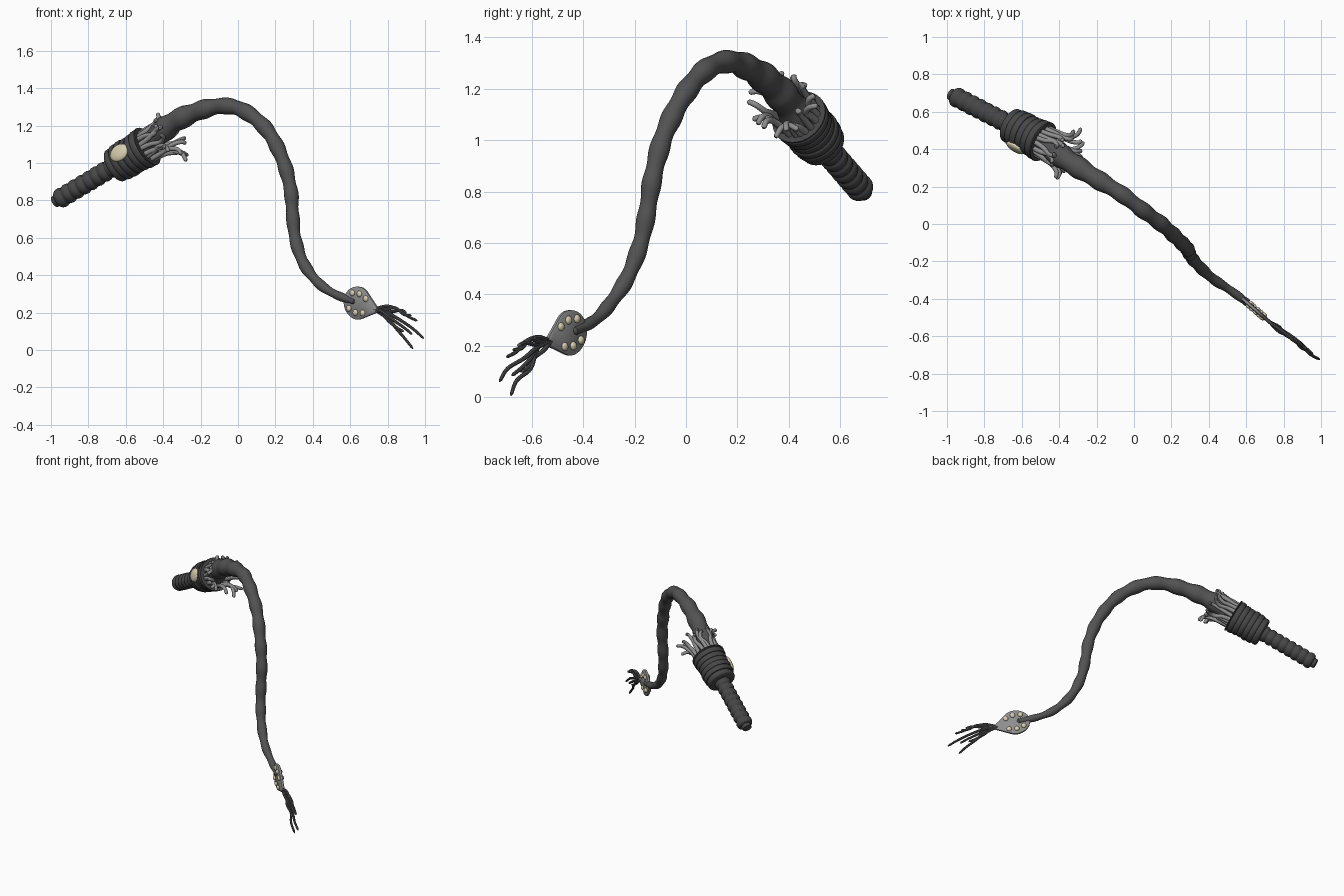
import bpy, bmesh, math, random
from mathutils import Vector, Matrix

if "Cube" in bpy.data.objects:
    bpy.data.objects.remove(bpy.data.objects["Cube"])

random.seed(4)
V = Vector


def material(name, c):
    m = bpy.data.materials.new(name)
    m.diffuse_color = (*c, 1)
    m.use_nodes = True
    m.node_tree.nodes["Principled BSDF"].inputs["Base Color"].default_value = m.diffuse_color
    return m


DARK = material("dark_leather", (.085, .085, .085))
GRIP = material("grip_dark", (.062, .062, .062))
GREY = material("grey_hide", (.27, .27, .27))
CREAM = material("cream_stud", (.68, .62, .43))


def finish(bm, name, mat):
    bmesh.ops.recalc_face_normals(bm, faces=bm.faces)
    me = bpy.data.meshes.new(name)
    bm.to_mesh(me)
    bm.free()
    ob = bpy.data.objects.new(name, me)
    bpy.context.collection.objects.link(ob)
    me.materials.append(mat)
    bpy.ops.object.select_all(action='DESELECT')
    ob.select_set(True)
    bpy.context.view_layer.objects.active = ob
    bpy.ops.object.shade_smooth_by_angle(angle=math.radians(40))
    return ob


def spline(pts, n):
    """Catmull-Rom through pts, n samples per span."""
    p = [V(q) for q in pts]
    p = [2 * p[0] - p[1]] + p + [2 * p[-1] - p[-2]]
    out = []
    for i in range(1, len(p) - 2):
        a, b, c, d = p[i - 1:i + 3]
        for k in range(n):
            t = k / n
            out.append(.5 * (2 * b + (c - a) * t + (2 * a - 5 * b + 4 * c - d) * t * t
                             + (3 * b - a - 3 * c + d) * t ** 3))
    return out + [p[-2]]


def tube(bm, pts, radii, sides, axis=None):
    """Capped round tube; a fixed axis makes it a lathe."""
    rings, e = [], None
    for i, p in enumerate(pts):
        d = axis or (pts[min(i + 1, len(pts) - 1)] - pts[max(i - 1, 0)]).normalized()
        e = d.orthogonal() if e is None else e - d * e.dot(d)
        e.normalize()
        f = d.cross(e)
        rings.append([bm.verts.new(p + radii[i] * (e * math.cos(a) + f * math.sin(a)))
                      for a in (2 * math.pi * k / sides for k in range(sides))])
    for r, s in zip(rings, rings[1:]):
        for k in range(sides):
            bm.faces.new((r[k], r[(k + 1) % sides], s[(k + 1) % sides], s[k]))
    bm.faces.new(rings[0])
    bm.faces.new(rings[-1])


def lathe(name, profile, mat):
    bm = bmesh.new()
    tube(bm, [END + AX * t for t, r in profile], [r for t, r in profile], 32, AX)
    return finish(bm, name, mat)


def frame(loc, x, y, z):
    return Matrix.Translation(loc) @ Matrix((x, y, z)).transposed().to_4x4()


# handle axis, from butt to rim of collar
END, RIM = V((-.968, .688, .8)), V((-.484, .438, 1.09))
LEN = (RIM - END).length
AX = (RIM - END).normalized()
E1 = V((0, 0, 1)) - AX * AX.z
E1.normalize()
E2 = AX.cross(E1)

# ribbed grip with stepped butt
prof = [(-.02, .022), (-.017, .031), (.006, .034), (.008, .043)]
N = 8
for i in range(N):
    a, w = .01 + i * .39 / N, .39 / N
    prof += [(a + w * f, r) for f, r in ((0, .046), (.1, .05), (.35, .054), (.6, .054), (.82, .05), (.92, .046))]
prof += [(.42, .046)]
lathe("grip", prof, GRIP)

# ridged collar with flat rim
prof = [(.385, .05), (.387, .085)]
for i in range(6):
    a, w, r = .39 + i * .036, .036, (.096, .103, .106, .103, .106, .111)[i]
    prof += [(a + w * f, r - k) for f, k in ((0, .006), (.15, .001), (.4, 0), (.7, 0), (.9, .002), (1, .006))]
prof += [(LEN - .006, .113), (LEN, .112), (LEN, .05)]
lathe("collar", prof, GRIP)

# oval boss on the collar side
out = V((-.061, -.088, .025))
out -= AX * out.dot(AX)
out.normalize()
bm = bmesh.new()
bmesh.ops.create_uvsphere(bm, u_segments=28, v_segments=14, radius=1)
bm.transform(frame(END + AX * .495 + out * .1, AX, out.cross(AX), out) @ Matrix.Diagonal((.058, .046, .019, 1)))
finish(bm, "collar_boss", CREAM)

# lash with gentle swellings
path = spline([RIM - AX * .03, (-.366, .347, 1.203), (-.206, .245, 1.28), (-.067, .16, 1.305),
               (.045, .075, 1.271), (.158, -.01, 1.171), (.238, -.085, 1.02), (.281, -.128, .86),
               (.292, -.15, .727), (.307, -.178, .594), (.35, -.228, .465), (.425, -.295, .364),
               (.516, -.355, .3), (.635, -.442, .255)], 14)
dist, total = [0], 0
for a, b in zip(path, path[1:]):
    total += (b - a).length
    dist.append(total)
keys = [(0, .067), (.12, .059), (.27, .043), (.6, .037), (.8, .031), (1, .019)]


def lash_radius(t):
    for (a, ra), (b, rb) in zip(keys, keys[1:]):
        if t <= b:
            break
    r = ra + (rb - ra) * (t - a) / (b - a)
    r *= 1 + .08 * math.sin(2 * math.pi * t * 15)
    return r * min(1, math.sqrt(max(.02, 1 - t) / .02)) if t > .98 else r


radii = [lash_radius(s / total) for s in dist]
radii[-1] = .009
bm = bmesh.new()
tube(bm, path, radii, 20)
finish(bm, "lash", DARK)

# fringe of curling tendrils around the rim, hanging a little downwards
bm = bmesh.new()
for i in range(18):
    a = 2 * math.pi * (i + random.uniform(-.3, .3)) / 18
    o = E1 * math.cos(a) + E2 * math.sin(a)
    s = AX.cross(o)
    L = random.uniform(.13, .185)
    sp = random.uniform(.01, .065) * (.75 - .35 * math.cos(a))
    w = random.uniform(-.035, .035)
    pts = [RIM - AX * .01 + o * .078, RIM + AX * L * .35 + o * .082 + s * w * .3,
           RIM + AX * L * .7 + o * (.077 + sp * .3) + s * w,
           RIM + AX * L * .95 + o * (.08 + sp * .8) + s * w * .6,
           RIM + AX * L + o * (.09 + sp * 1.35)]
    p = spline(pts, 5)
    tube(bm, p, [.0145 - .004 * k / len(p) for k in range(len(p) - 1)] + [.006], 10)
finish(bm, "fringe", GREY)

# teardrop paddle
C = V((.645, -.455, .25))
U = V((.11, -.095, -.042)).normalized()
W = (V((0, 0, 1)) - U * U.z).normalized()
NRM = U.cross(W)
bm = bmesh.new()
loops = []
for h, k in ((-.01, .94), (-.006, 1), (.006, 1), (.01, .94)):
    ring = []
    for i in range(40):
        a = 2 * math.pi * i / 40
        c = math.cos(a)
        u = .102 * c + (.042 * c ** 5 if c > 0 else 0)
        v = .088 * math.sin(a) * (1 - .4 * max(0, c) ** 2)
        ring.append(bm.verts.new(C + (U * u + W * v) * k + NRM * h))
    loops.append(ring)
for r, s in zip(loops, loops[1:]):
    for k in range(40):
        bm.faces.new((r[k], r[(k + 1) % 40], s[(k + 1) % 40], s[k]))
bm.faces.new(loops[0])
bm.faces.new(loops[-1])
finish(bm, "paddle", GREY)

# studs on both faces of the paddle
bm = bmesh.new()
for side in (-1, 1):
    for m in (-1, 1):
        for u, v in ((-.05, .043), (.0, .052), (.05, .04)):
            loc = C + U * u + W * v * m + NRM * side * .01
            bmesh.ops.create_uvsphere(bm, u_segments=14, v_segments=8, radius=1,
                                      matrix=frame(loc, U, W, NRM) @ Matrix.Diagonal((.017, .017, .012, 1)))
finish(bm, "paddle_studs", CREAM)

# drooping strands fanning from the paddle point: tip x, tip z, bulge
bm = bmesh.new()
root = C + U * .115
for x, z, rise in ((.993, .062, -.005), (.935, .008, -.012), (.957, .157, .018), (.925, .185, .012),
                   (.885, .1, -.015), (.93, .085, .0), (.90, .2, -.005)):
    tip = V((x, -.46 - .76 * (x - .645), z))
    pts = [root]
    for f, g in ((.28, .12), (.55, .42), (.8, .72)):
        q = root.lerp(tip, f)
        q.z = root.z + (tip.z - root.z) * g + rise * math.sin(math.pi * f)
        pts.append(q + NRM * random.uniform(-.01, .01) + W * random.uniform(-.011, .011))
    p = spline(pts + [tip], 6)
    tube(bm, p, [.01 - .003 * k / len(p) for k in range(len(p) - 1)] + [.003], 8)
finish(bm, "end_strands", DARK)
